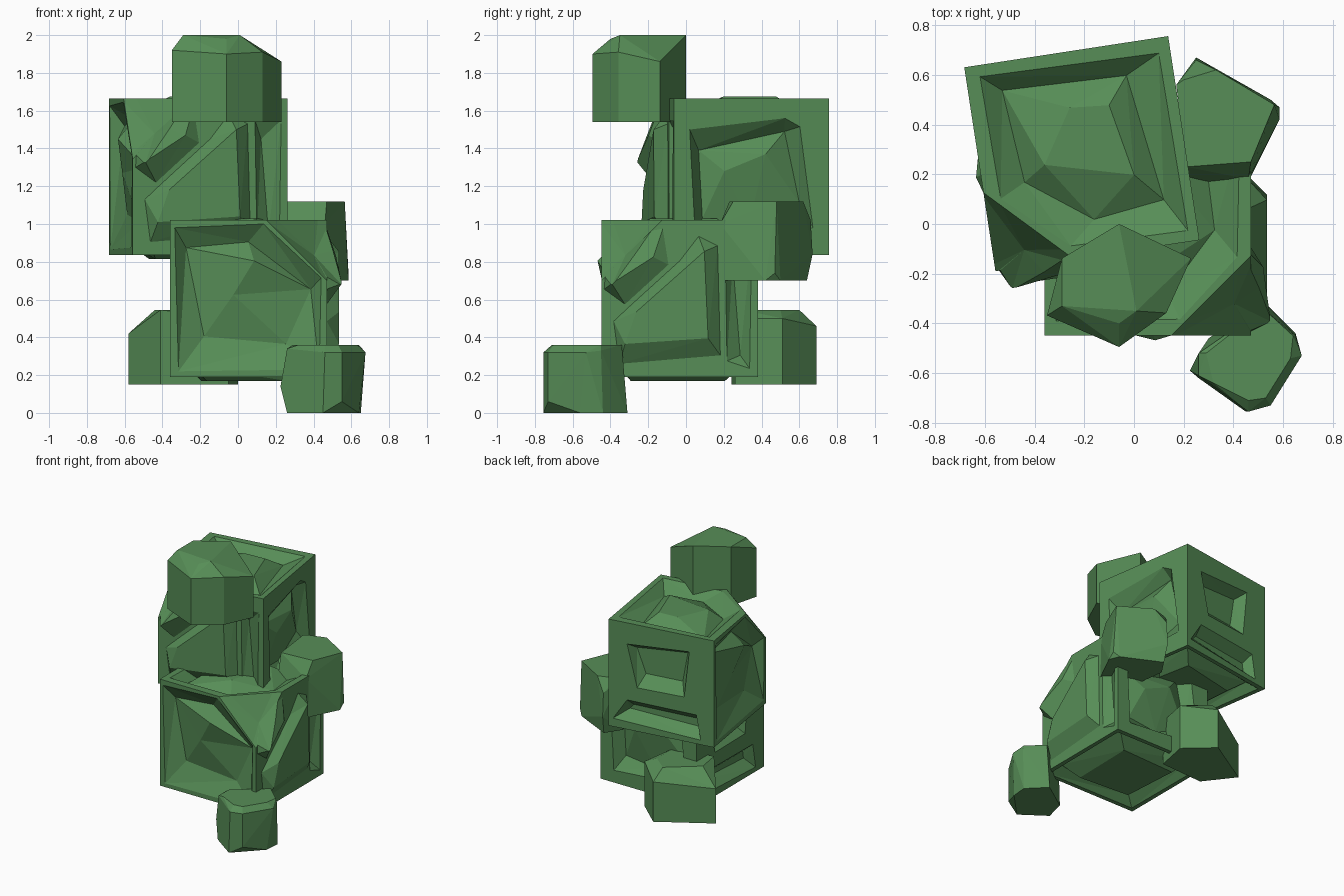
import bpy, bmesh, math
from mathutils import Vector, Matrix
from mathutils.geometry import delaunay_2d_cdt

if "Cube" in bpy.data.objects:
    bpy.data.objects.remove(bpy.data.objects["Cube"])

green = bpy.data.materials.new("leaf green")
green.diffuse_color = (0.095, 0.27, 0.095, 1)
green.use_nodes = True
green.node_tree.nodes["Principled BSDF"].inputs["Base Color"].default_value = green.diffuse_color
H = 0.415  # half the side of a block


def make_object(name, mesh, matrix=Matrix()):
    ob = bpy.data.objects.new(name, mesh)
    ob.matrix_world = matrix
    bpy.context.collection.objects.link(ob)
    return ob


def to_mesh(name, bm):
    mesh = bpy.data.meshes.new(name)
    bm.to_mesh(mesh)
    bm.free()
    mesh.materials.append(green)
    return mesh


def carved_face(bm, normal, u, v, *loops):
    """One square side, carved by loops of (u, v, height) points."""
    normal, u, v = Vector(normal), Vector(u), Vector(v)
    square = [(-H, -H, 0), (H, -H, 0), (H, H, 0), (-H, H, 0)]
    pts, edges = [], []
    for loop in (square,) + loops:
        n, start = len(loop), len(pts)
        pts += loop
        if n == 2:
            edges.append((start, start + 1))
        elif n > 2:
            edges += [(start + i, start + (i + 1) % n) for i in range(n)]
    out = delaunay_2d_cdt([Vector(p[:2]) for p in pts], edges, [], 0, 1e-5)
    verts = []
    for co, orig in zip(out[0], out[3]):
        h = pts[orig[0]][2] if orig else 0
        verts.append(bm.verts.new(u * co.x + v * co.y + normal * (H + h)))
    for tri in out[2]:
        a, b, c = (out[0][i] for i in tri)
        if (b - a).cross(c - a) < 0:
            tri = tri[::-1]
        bm.faces.new([verts[i] for i in tri])


def ring(h, *uv):
    return [(a, b, h) for a, b in uv]


X, Y, Z = (1, 0, 0), (0, 1, 0), (0, 0, 1)
NX, NY, NZ = (-1, 0, 0), (0, -1, 0), (0, 0, -1)
bm = bmesh.new()

# front: wide groove around a low peak
carved_face(bm, NY, X, Z,
    ring(0, (-.39, .375), (.08, .395), (.385, .11), (.375, -.375), (-.37, -.385)),
    ring(-.07, (-.33, .27), (0, .30), (.33, .05), (.2, -.24), (-.235, -.2)),
    [(.03, .2, .02), (-.08, .02, -.02)])

# right: raised diagonal slab, pointed bump and a narrow slot
carved_face(bm, X, Y, Z,
    ring(0, (-.32, -.345), (.215, -.30), (.2, .28), (.1, .33), (0, .2),
         (-.27, -.045), (-.35, -.12)),
    ring(.065, (-.29, -.24), (.15, -.21), (.13, .25), (-.23, -.07)),
    ring(0, (-.4, .05), (-.29, -.03), (-.06, .18), (.05, .34), (-.09, .37), (-.38, .32)),
    [(-.36, .08, .08), (-.14, .22, .05)],
    ring(0, (.24, .3), (.38, .3), (.37, -.37), (.25, -.33)),
    ring(-.05, (.28, .2), (.32, -.3)))

# back: groove around a sunken peak
carved_face(bm, Y, NX, Z,
    ring(0, (-.33, .25), (.18, .31), (.26, .265), (.33, -.27), (-.3, -.32)),
    ring(-.08, (-.27, .14), (.19, .24), (.27, -.14), (0, -.25), (-.25, -.22)),
    [(-.14, .03, -.03), (.08, .12, -.02)])

# left: two recesses
carved_face(bm, NX, NY, Z,
    ring(0, (-.27, .25), (.22, .29), (.18, -.07), (-.19, -.075)),
    ring(-.08, (-.23, .20), (.17, .24), (.13, .01), (-.16, .01)),
    ring(0, (-.27, -.185), (.275, -.19), (.31, -.38), (-.38, -.35)),
    ring(-.07, (-.25, -.245), (.25, -.25), (.26, -.31), (-.28, -.28)))

# top: groove around a flat plateau
carved_face(bm, Z, X, Y,
    ring(0, (-.368, -.358), (-.353, .367), (.37, .375), (.36, -.1), (.13, -.35)),
    ring(-.07, (-.3, -.278), (-.284, .225), (.233, .298), (.269, .009), (.079, -.245)),
    ring(.01, (-.19, -.02), (-.176, .138), (.116, .195), (.022, -.155)))

# bottom: groove around a low plateau
carved_face(bm, NZ, X, NY,
    ring(0, (-.385, -.385), (.385, -.38), (.38, .385), (-.38, .38)),
    ring(-.06, (-.33, -.32), (.32, -.33), (.33, .31), (-.31, .33)),
    ring(.02, (-.25, -.22), (.21, -.24), (.2, .26), (-.22, .23)))

bmesh.ops.remove_doubles(bm, verts=bm.verts, dist=1e-4)

# chop off the front right top corner and dent the cut
n = Vector((1, -1, 1)).normalized()
bmesh.ops.bisect_plane(bm, geom=bm.verts[:] + bm.edges[:] + bm.faces[:],
                       plane_co=n * (.925 / math.sqrt(3)), plane_no=n, clear_outer=True)
rim = [e for e in bm.edges if e.is_boundary]
cut = bmesh.ops.holes_fill(bm, edges=rim, sides=0)["faces"]
bmesh.ops.recalc_face_normals(bm, faces=bm.faces)
for f in cut:
    mid = f.calc_center_median()
    dent = bmesh.ops.poke(bm, faces=[f])["verts"]
    for v in dent:
        v.co = mid - n * .035
bmesh.ops.dissolve_limit(bm, angle_limit=math.radians(.5), verts=bm.verts, edges=bm.edges)
block = to_mesh("carved_block", bm)
make_object("lower_block", block, Matrix.Translation((.055, -.033, .605)))
make_object("upper_block", block,
            Matrix.Translation((-.21, .283, 1.25)) @ Matrix.Rotation(math.radians(-81.3), 4, 'Z'))


def rock(name, pts):
    bm = bmesh.new()
    for p in pts:
        bm.verts.new(p)
    bmesh.ops.convex_hull(bm, input=bm.verts)
    loose = [v for v in bm.verts if not v.link_faces]
    bmesh.ops.delete(bm, geom=loose, context='VERTS')
    bmesh.ops.dissolve_limit(bm, angle_limit=math.radians(2), verts=bm.verts, edges=bm.edges)
    bmesh.ops.recalc_face_normals(bm, faces=bm.faces)
    return make_object(name, to_mesh(name, bm))


def column_rock(name, base, columns, extra):
    """Rock with upright sides: each column is (x, y, top height)."""
    rock(name, [(x, y, base) for x, y, z in columns] + columns + extra)


# six-sided rock on top
column_rock("top_rock", 1.54,
    [(-.06, 0, 2), (.23, -.138, 1.86), (.13, -.358, 1.91), (-.06, -.495, 1.9),
     (-.35, -.368, 1.92), (-.29, -.138, 2)],
    [(.01, -.35, 2), (-.06, -.4, 1.98), (-.29, -.33, 2)])

# rock at the back left
column_rock("back_rock", .15,
    [(-.58, .46, .42), (-.2, .69, .46), (0, .51, .5), (-.05, .26, .5), (-.41, .24, .545)],
    [(-.44, .42, .545), (-.22, .6, .545), (-.1, .5, .545), (-.1, .3, .545)])

# rock on the right side
side_top = ring(1.12, (.17, .56), (.2, .58), (.33, .62), (.565, .48), (.47, .25), (.21, .23))
side_low = ring(.70, (.18, .52), (.26, .64), (.55, .5), (.585, .42), (.47, .19), (.33, .15), (.22, .22))
rock("side_rock", side_top + side_low
     + [(.25, .67, .84), (.25, .66, 1.02), (.32, .14, .85), (.585, .47, .74), (.46, .18, 1.0),
        (.22, .18, .97)])

# small rock at the front right foot
foot_top = ring(.36, (.29, -.52), (.52, -.34), (.64, -.45), (.63, -.54),
                (.53, -.70), (.46, -.71), (.32, -.64))
foot_low = ring(0, (.26, -.62), (.30, -.46), (.52, -.31), (.65, -.44), (.64, -.56),
                (.45, -.755))
rock("foot_rock", foot_top + foot_low
     + [(.225, -.59, .14), (.26, -.52, .34), (.675, -.53, .32), (.65, -.45, .33),
        (.55, -.73, .06), (.55, -.73, .32), (.46, -.755, .32), (.26, -.61, .34)])
